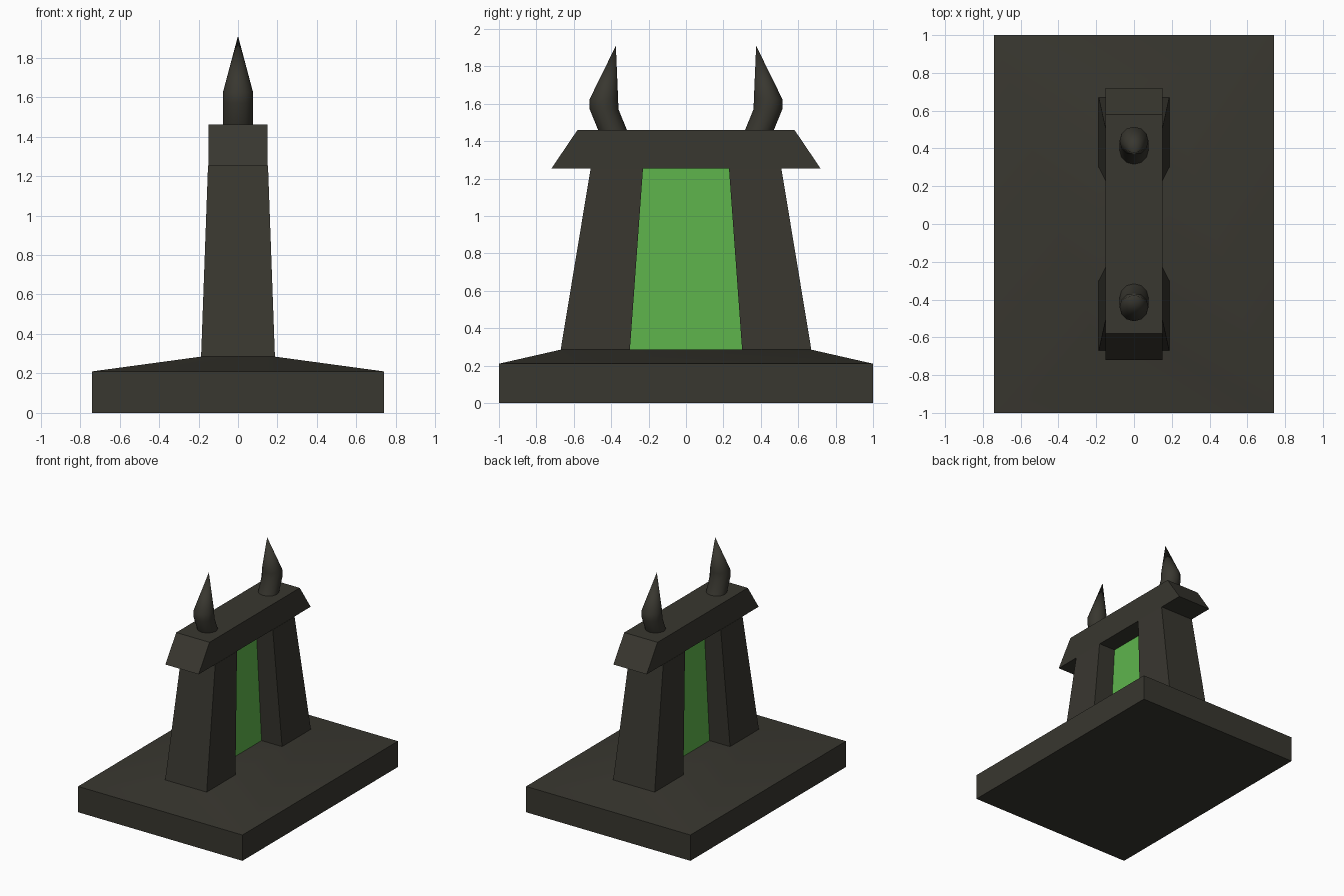
import bpy, bmesh, math

if "Cube" in bpy.data.objects:
    bpy.data.objects.remove(bpy.data.objects["Cube"])


def material(name, rgb):
    m = bpy.data.materials.new(name)
    m.diffuse_color = (*rgb, 1)
    m.use_nodes = True
    m.node_tree.nodes["Principled BSDF"].inputs["Base Color"].default_value = m.diffuse_color
    return m


STONE = material("dark stone", (0.040, 0.038, 0.029))
GREEN = material("portal green", (0.112, 0.462, 0.073))


def rect(x, y0, y1, z):
    """Horizontal rectangle, symmetric in x."""
    return [(-x, y0, z), (x, y0, z), (x, y1, z), (-x, y1, z)]


def circle(cy, r, z, sides=12):
    steps = [2 * math.pi * i / sides for i in range(sides)]
    return [(r * math.cos(a), cy + r * math.sin(a), z) for a in steps]


def loft(name, rings, mat, tip=None):
    """Skin stacked rings, close the bottom, and close the top flat or to a tip."""
    bm = bmesh.new()
    loops = [[bm.verts.new(p) for p in ring] for ring in rings]
    n = len(rings[0])
    for a, b in zip(loops, loops[1:]):
        for i in range(n):
            j = (i + 1) % n
            bm.faces.new((a[i], a[j], b[j], b[i]))
    bm.faces.new(loops[0][::-1])
    if tip:
        apex = bm.verts.new(tip)
        for i in range(n):
            bm.faces.new((loops[-1][i], loops[-1][(i + 1) % n], apex))
    else:
        bm.faces.new(loops[-1])
    bmesh.ops.recalc_face_normals(bm, faces=bm.faces)
    mesh = bpy.data.meshes.new(name)
    bm.to_mesh(mesh)
    bm.free()
    mesh.materials.append(mat)
    ob = bpy.data.objects.new(name, mesh)
    bpy.context.collection.objects.link(ob)
    bpy.ops.object.select_all(action='DESELECT')
    ob.select_set(True)
    bpy.context.view_layer.objects.active = ob
    bpy.ops.object.shade_smooth_by_angle(angle=math.radians(35))
    return ob


# Base slab with a gently raised top
loft("base", [rect(0.74, -1, 1, 0), rect(0.74, -1, 1, 0.21),
              rect(0.187, -0.67, 0.67, 0.285)], STONE)

# Lintel with sloping overhanging ends
loft("lintel", [rect(0.15, -0.72, 0.72, 1.253), rect(0.15, -0.58, 0.58, 1.46)], STONE)

# Tapered pillars and bent horns, one per side
for side, s in (("front", -1), ("back", 1)):
    loft(side + "_pillar", [rect(0.187, s * 0.30, s * 0.67, 0.285),
                            rect(0.152, s * 0.23, s * 0.51, 1.253)], STONE)
    loft(side + "_horn", [circle(s * 0.393, 0.077, 1.46),
                          circle(s * 0.438, 0.077, 1.57),
                          circle(s * 0.439, 0.076, 1.625)],
         STONE, tip=(0, s * 0.375, 1.91))

# Glowing panel between the pillars
loft("portal_panel", [rect(0.002, -0.30, 0.30, 0.285),
                      rect(0.002, -0.23, 0.23, 1.253)], GREEN)
